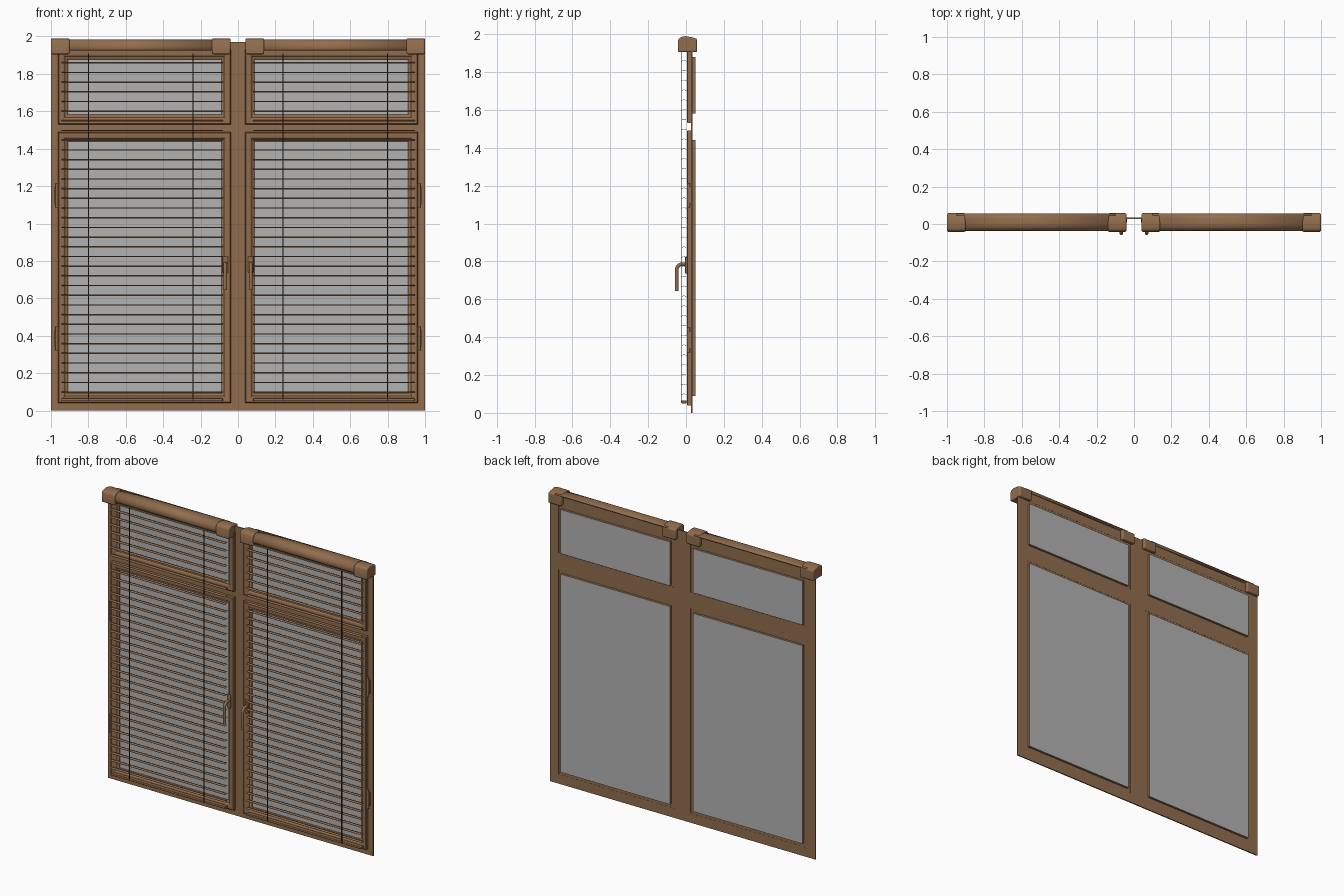
import bpy, bmesh, math

if "Cube" in bpy.data.objects:
    bpy.data.objects.remove(bpy.data.objects["Cube"])


def material(name, rgb):
    m = bpy.data.materials.new(name)
    m.diffuse_color = (*rgb, 1)
    m.use_nodes = True
    m.node_tree.nodes["Principled BSDF"].inputs["Base Color"].default_value = m.diffuse_color
    return m


WOOD = material("brown wood", (0.29, 0.155, 0.075))
GLASS = material("grey glass", (0.45, 0.45, 0.45))
CORD = material("dark cord", (0.05, 0.032, 0.02))


def finish(name, verts, faces, mats=(WOOD,), smooth=True):
    me = bpy.data.meshes.new(name)
    me.from_pydata(verts, [], faces)
    bm = bmesh.new()
    bm.from_mesh(me)
    bmesh.ops.recalc_face_normals(bm, faces=bm.faces)
    bm.to_mesh(me)
    bm.free()
    for m in mats:
        me.materials.append(m)
    ob = bpy.data.objects.new(name, me)
    bpy.context.collection.objects.link(ob)
    if smooth:
        bpy.ops.object.select_all(action='DESELECT')
        ob.select_set(True)
        bpy.context.view_layer.objects.active = ob
        bpy.ops.object.shade_smooth_by_angle(angle=math.radians(35))
    return ob


def bevel(ob, width, segments=2):
    b = ob.modifiers.new("bevel", 'BEVEL')
    b.width, b.segments = width, segments
    return ob


def extrude_x(name, x0, x1, profile, mat=WOOD):
    """Closed (y, z) profile pushed along x."""
    n = len(profile)
    v = [(x, y, z) for x in (x0, x1) for y, z in profile]
    f = [(i, (i + 1) % n, n + (i + 1) % n, n + i) for i in range(n)]
    f += [tuple(range(n)), tuple(range(n, 2 * n))]
    return finish(name, v, f, (mat,))


def box(name, x0, x1, y0, y1, z0, z1, mat=WOOD):
    return extrude_x(name, x0, x1, [(y0, z0), (y1, z0), (y1, z1), (y0, z1)], mat)


def ring(name, x0, x1, z0, z1, profile):
    """Closed (inset, y) profile swept round a rectangle with mitred corners."""
    n = len(profile)
    v = []
    for d, y in profile:
        v += [(x0 + d, y, z0 + d), (x1 - d, y, z0 + d),
              (x1 - d, y, z1 - d), (x0 + d, y, z1 - d)]
    f = []
    for i in range(n):
        j = (i + 1) % n
        for c in range(4):
            e = (c + 1) % 4
            f.append((4 * i + c, 4 * i + e, 4 * j + e, 4 * j + c))
    return finish(name, v, f)


def tube(name, points, r, mat=WOOD):
    """Round bar along a path, with rounded corners from a bezier curve."""
    cu = bpy.data.curves.new(name, 'CURVE')
    cu.dimensions = '3D'
    cu.bevel_depth, cu.bevel_resolution, cu.use_fill_caps = r, 3, True
    sp = cu.splines.new('POLY')
    sp.points.add(len(points) - 1)
    for p, co in zip(sp.points, points):
        p.co = (*co, 1)
    cu.materials.append(mat)
    ob = bpy.data.objects.new(name, cu)
    bpy.context.collection.objects.link(ob)


# Thin outer frame, mullion and transom
ring("outer_frame", -1, 1, 0, 1.97, [(0, .027), (0, .035), (.065, .035), (.065, .027)])
box("mullion", -.06, .06, .027, .035, .05, 1.93)
SASH = [(0, .034), (0, .009), (.005, .004), (.026, .004), (.034, .008),
        (.038, .015), (.045, .017), (.052, .024), (.052, .034)]
CAP = [(-.042, 1.905), (.058, 1.905), (.058, 1.975), (.03, 1.984),
       (-.005, 1.99), (-.034, 1.982), (-.042, 1.968)]

for side, s in (("left", -1), ("right", 1)):
    def span(a, b):
        return sorted((s * a, s * b))

    box(side + "_transom", *span(.05, .95), .027, .035, 1.46, 1.57)

    # Sashes with glass units standing proud at the back
    for part, z0, z1 in (("lower", .04, 1.49), ("upper", 1.53, 1.93)):
        x0, x1 = span(.037, .962)
        ring(f"{side}_{part}_sash", x0, x1, z0, z1, SASH)
        g = box(f"{side}_{part}_glass", x0 + .05, x1 - .05, .028, .05, z0 + .05, z1 - .05)
        g.data.materials.append(GLASS)
        for p in g.data.polygons:
            p.material_index = int(abs(p.normal.y) > .5)

    # Blind slats, each slightly crowned
    sx = span(.08, .945)
    for i in range(35):
        z = .098 + .0518 * i
        extrude_x(f"{side}_slat_{i}", *sx,
                  [(-.024, z - .003), (-.011, z + .002), (.002, z - .003),
                   (.002, z - .001), (-.011, z + .004), (-.024, z - .001)])
    bevel(box(side + "_bottom_rail", *sx, -.023, .002, .05, .066), .003)
    for k, x in enumerate((.24, .80)):
        box(f"{side}_cord_{k}", s * x - .003, s * x + .003, -.027, -.024, .055, 1.91, CORD)

    # Rounded blind cover, open behind, with end caps
    arc = [(.056, 1.974), (.03, 1.98)]
    for k in range(9):
        a = math.radians(90 + 15 * k)
        arc.append((.002 + .038 * math.cos(a), 1.944 + .038 * math.sin(a)))
    hx = span(.1, .95)
    n = len(arc)
    cover = finish(side + "_blind_cover", [(x, y, z) for x in hx for y, z in arc],
                   [(i, i + 1, n + i + 1, n + i) for i in range(n - 1)])
    sol = cover.modifiers.new("thickness", 'SOLIDIFY')
    sol.thickness, sol.offset = .005, 0
    box(side + "_blind_core", *hx, -.025, .027, 1.925, 1.955)
    for k, (a, b) in enumerate(((.04, .14), (.90, 1.0))):
        bevel(extrude_x(f"{side}_cover_cap_{k}", *span(a, b), CAP), .008, 3)

    # Handle: plate, neck and bent grip
    hx0 = s * .068
    bevel(box(side + "_handle_plate", hx0 - .014, hx0 + .014, -.006, .008, .735, .825), .004)
    path = [(hx0, .004, .785), (hx0, -.02, .785)]
    for k in range(1, 7):
        a = math.radians(15 * k)
        path.append((hx0, -.02 - .029 * math.sin(a), .756 + .029 * math.cos(a)))
    path.append((hx0, -.049, .645))
    tube(side + "_handle_grip", path, .01)

    # Hinges on the outer stile
    for k, z in enumerate((.385, 1.15)):
        hx1 = s * .968
        tube(f"{side}_hinge_{k}", [(hx1, .014, z - .065), (hx1, .014, z + .065)], .008)
        box(f"{side}_hinge_leaf_{k}", hx1 - .012, hx1 + .012, .016, .03, z - .045, z + .045)
